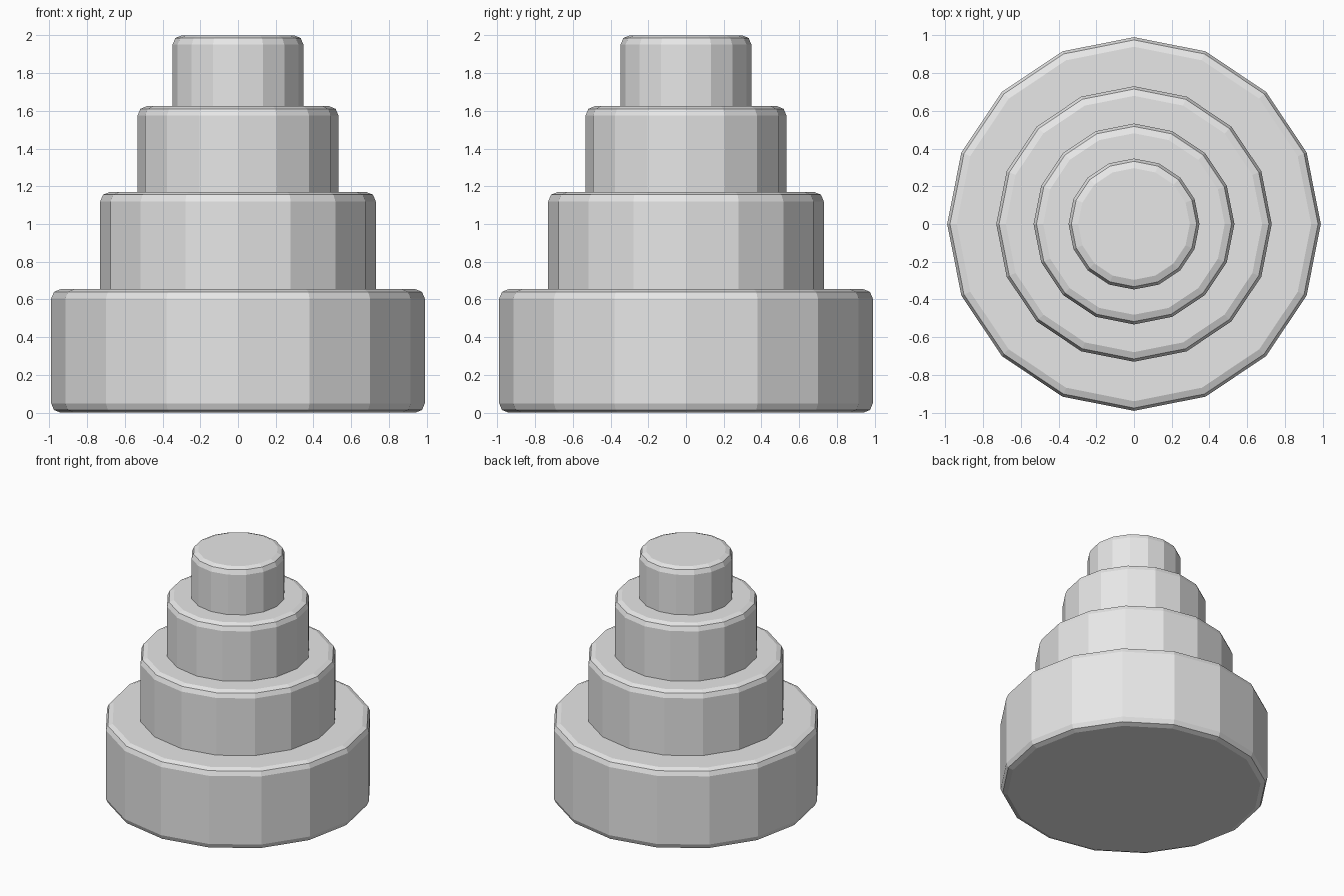
import bpy

default = bpy.data.objects.get("Cube")
if default:
    bpy.data.objects.remove(default, do_unlink=True)

SIDES = 16
BEVEL = 0.05
OVERLAP = 0.12  # how far each upper tier sinks into the one below

grey = bpy.data.materials.new("light_grey")
grey.use_nodes = True
grey.diffuse_color = (0.8, 0.8, 0.8, 1)
grey.node_tree.nodes["Principled BSDF"].inputs["Base Color"].default_value = (0.8, 0.8, 0.8, 1)


def add_tier(name, radius, bottom, top):
    """Flat-sided cylinder with rounded rims, first corner on the y axis."""
    bpy.ops.mesh.primitive_cylinder_add(
        vertices=SIDES, radius=radius, depth=top - bottom,
        location=(0, 0, (bottom + top) / 2))
    tier = bpy.context.object
    tier.name = name
    tier.data.materials.append(grey)
    # The 30 degree limit rounds only the top and bottom rims
    rim = tier.modifiers.new("rounded_rim", "BEVEL")
    rim.width = BEVEL
    rim.segments = 2
    rim.limit_method = "ANGLE"
    bpy.ops.object.shade_flat()
    return tier


# Stacked tiers, widest at the base
tiers = [
    ("base_tier", 0.99, 0.655),
    ("lower_middle_tier", 0.73, 1.17),
    ("upper_middle_tier", 0.532, 1.625),
    ("top_tier", 0.347, 2.0),
]
bottom = 0.0
for name, radius, top in tiers:
    add_tier(name, radius, bottom, top)
    bottom = top - OVERLAP
